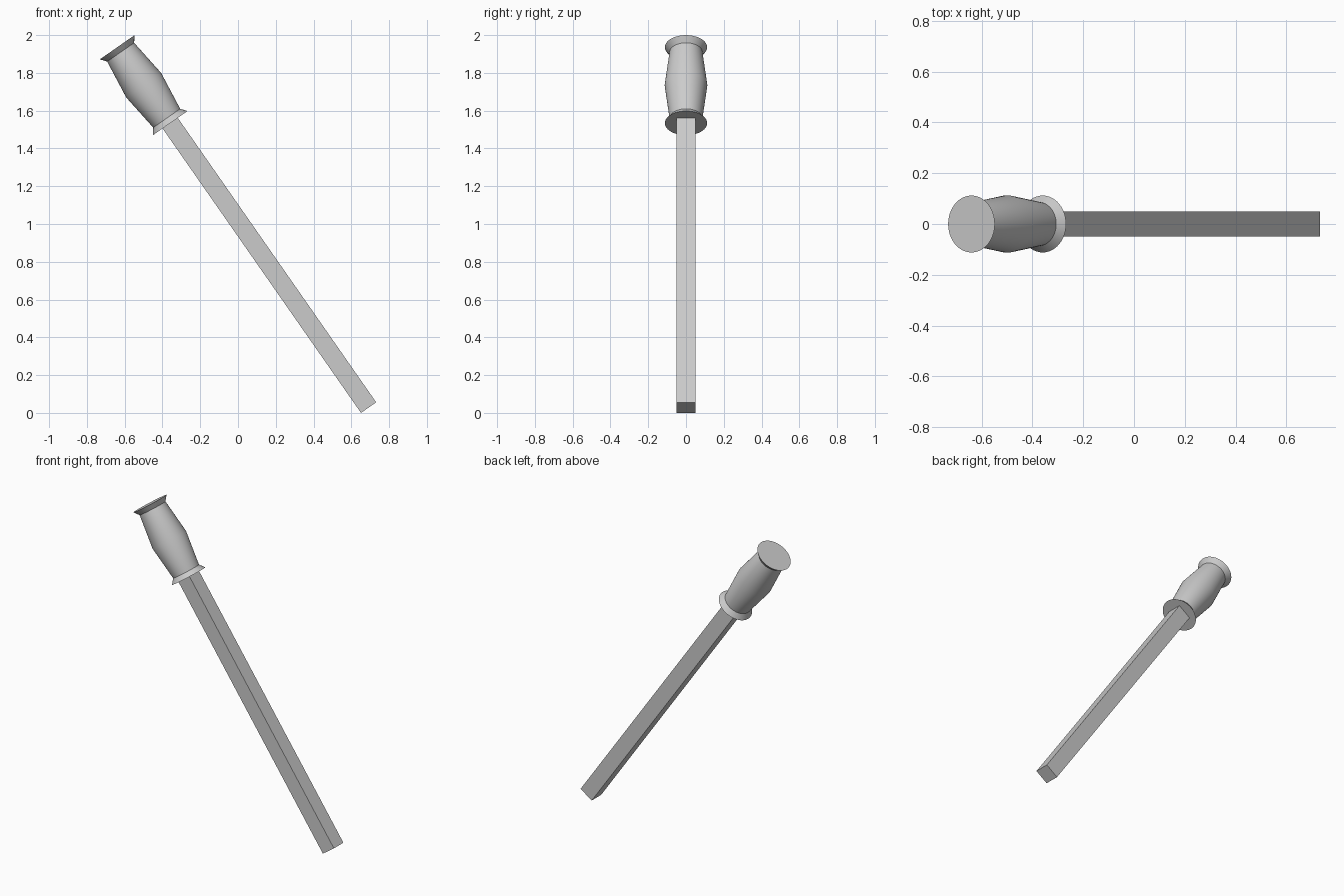
import bpy, bmesh
from math import radians, sin, cos, pi
from mathutils import Matrix

if "Cube" in bpy.data.objects:
    bpy.data.objects.remove(bpy.data.objects["Cube"])

TILT = radians(34.9)   # lean from vertical towards -x
LENGTH = 2.326         # total length along the tool axis
HANDLE = 0.49
HALF = 0.049           # half width of the square bar
FRAME = Matrix.Translation((0.7315 - HALF * cos(TILT), 0, HALF * sin(TILT))) @ Matrix.Rotation(-TILT, 4, 'Y')


def finish(name, bm):
    bmesh.ops.recalc_face_normals(bm, faces=bm.faces)
    mesh = bpy.data.meshes.new(name)
    bm.to_mesh(mesh)
    bm.free()
    ob = bpy.data.objects.new(name, mesh)
    bpy.context.collection.objects.link(ob)
    ob.matrix_world = FRAME
    return ob


def lathe(name, profile, sides=48):
    bm = bmesh.new()
    rings = [[bm.verts.new((r * cos(2 * pi * i / sides), r * sin(2 * pi * i / sides), z))
              for i in range(sides)] for r, z in profile]
    for a, b in zip(rings, rings[1:]):
        for i in range(sides):
            j = (i + 1) % sides
            bm.faces.new((a[i], a[j], b[j], b[i]))
    bm.faces.new(rings[0])
    bm.faces.new(rings[-1])
    return finish(name, bm)


# Square bar
bar_len = LENGTH - HANDLE
bm = bmesh.new()
bmesh.ops.create_cube(bm, size=1, matrix=Matrix.Translation((0, 0, bar_len / 2))
                      @ Matrix.Diagonal((2 * HALF, 2 * HALF, bar_len, 1)))
finish("square_bar", bm)

# Turned handle with flared rims and a swollen grip
z0 = LENGTH - HANDLE
handle = lathe("handle", [(0.112, z0), (0.087, z0 + 0.032), (0.113, z0 + HANDLE / 2),
                          (0.087, z0 + HANDLE - 0.032), (0.112, z0 + HANDLE)])
bpy.context.view_layer.objects.active = handle
handle.select_set(True)
bpy.ops.object.shade_smooth_by_angle(angle=radians(30))
